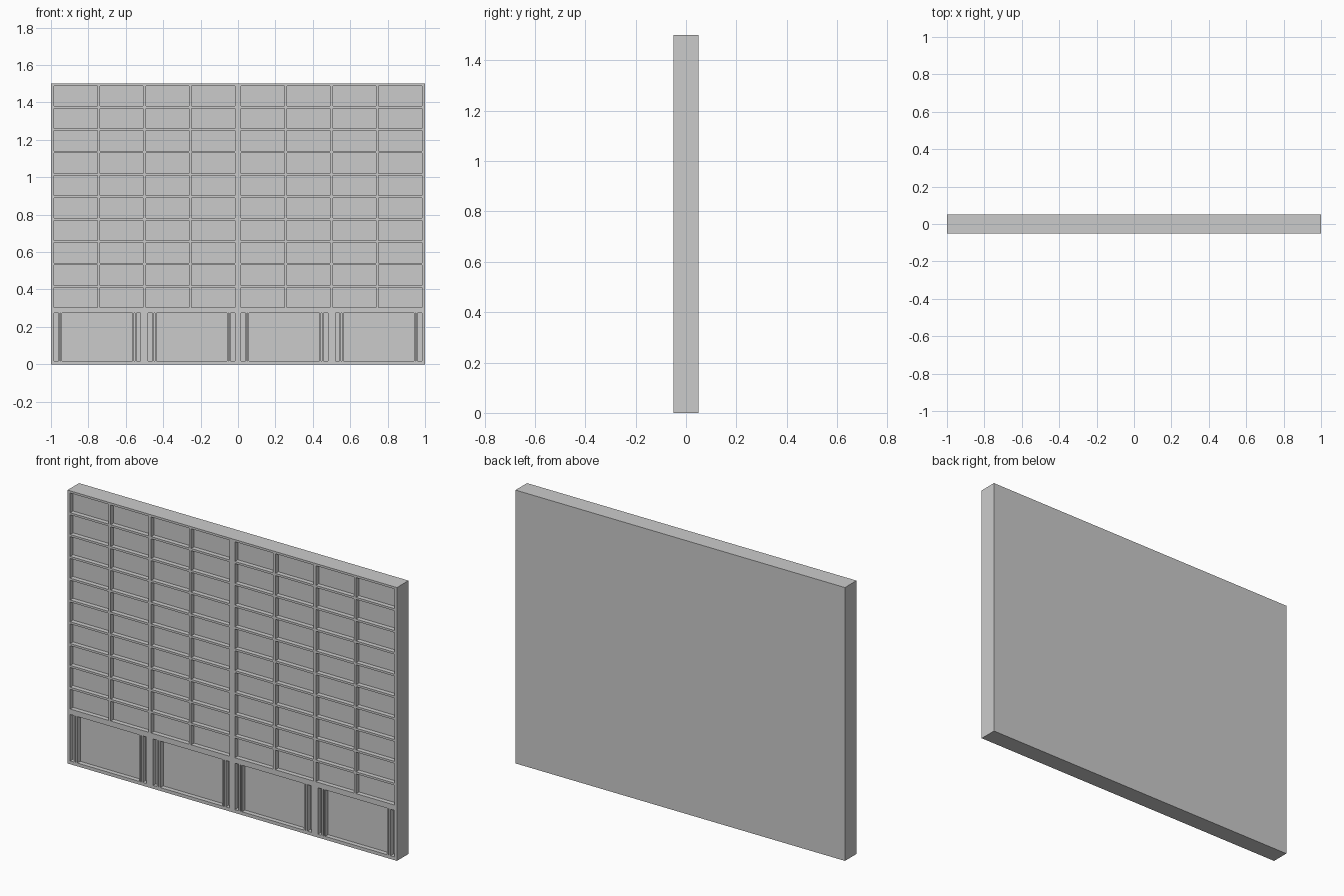
import bpy, bmesh

if "Cube" in bpy.data.objects:
    bpy.data.objects.remove(bpy.data.objects["Cube"])

FRONT, BACK, DEPTH = -0.05, 0.05, 0.025


def add_box(bm, x0, x1, y0, y1, z0, z1):
    verts = bmesh.ops.create_cube(bm, size=1)["verts"]
    bmesh.ops.scale(bm, vec=(x1 - x0, y1 - y0, z1 - z0), verts=verts)
    bmesh.ops.translate(bm, vec=((x0 + x1) / 2, (y0 + y1) / 2, (z0 + z1) / 2), verts=verts)


def finish(bm, name):
    mesh = bpy.data.meshes.new(name)
    bm.to_mesh(mesh)
    bm.free()
    obj = bpy.data.objects.new(name, mesh)
    bpy.context.collection.objects.link(obj)
    return obj


# Solid wall slab
bm = bmesh.new()
add_box(bm, -1, 1, FRONT, BACK, 0, 1.5)
wall = finish(bm, "facade_wall")

# Recess cutters, left half mirrored to the right
bm = bmesh.new()


def add_recess(x0, x1, z0, z1):
    for a, b in ((x0, x1), (-x1, -x0)):
        add_box(bm, a, b, FRONT - 0.05, FRONT + DEPTH, z0, z1)


# Window panes: ten rows
for row in range(10):
    top = 1.488 - 0.1197 * row
    for x0, x1 in ((-0.984, -0.752), (-0.738, -0.508), (-0.492, -0.262), (-0.249, -0.016)):
        add_recess(x0, x1, top - 0.108, top)

# Ground floor bays: two slim mullions left standing at each side
for x0, x1 in ((-0.984, -0.52), (-0.48, -0.016)):
    for a, b in ((0, 0.023), (0.031, 0.036), (0.044, x1 - x0 - 0.044),
                 (x1 - x0 - 0.036, x1 - x0 - 0.031), (x1 - x0 - 0.023, x1 - x0)):
        add_recess(x0 + a, x0 + b, 0.018, 0.273)
cutter = finish(bm, "recess_cutter")
cutter.hide_render = True

# Carve the recesses into the wall
mod = wall.modifiers.new("recesses", "BOOLEAN")
mod.operation = "DIFFERENCE"
mod.solver = "EXACT"
mod.object = cutter
bpy.context.view_layer.objects.active = wall
wall.select_set(True)
bpy.ops.object.modifier_apply(modifier=mod.name)
bpy.data.objects.remove(cutter, do_unlink=True)
